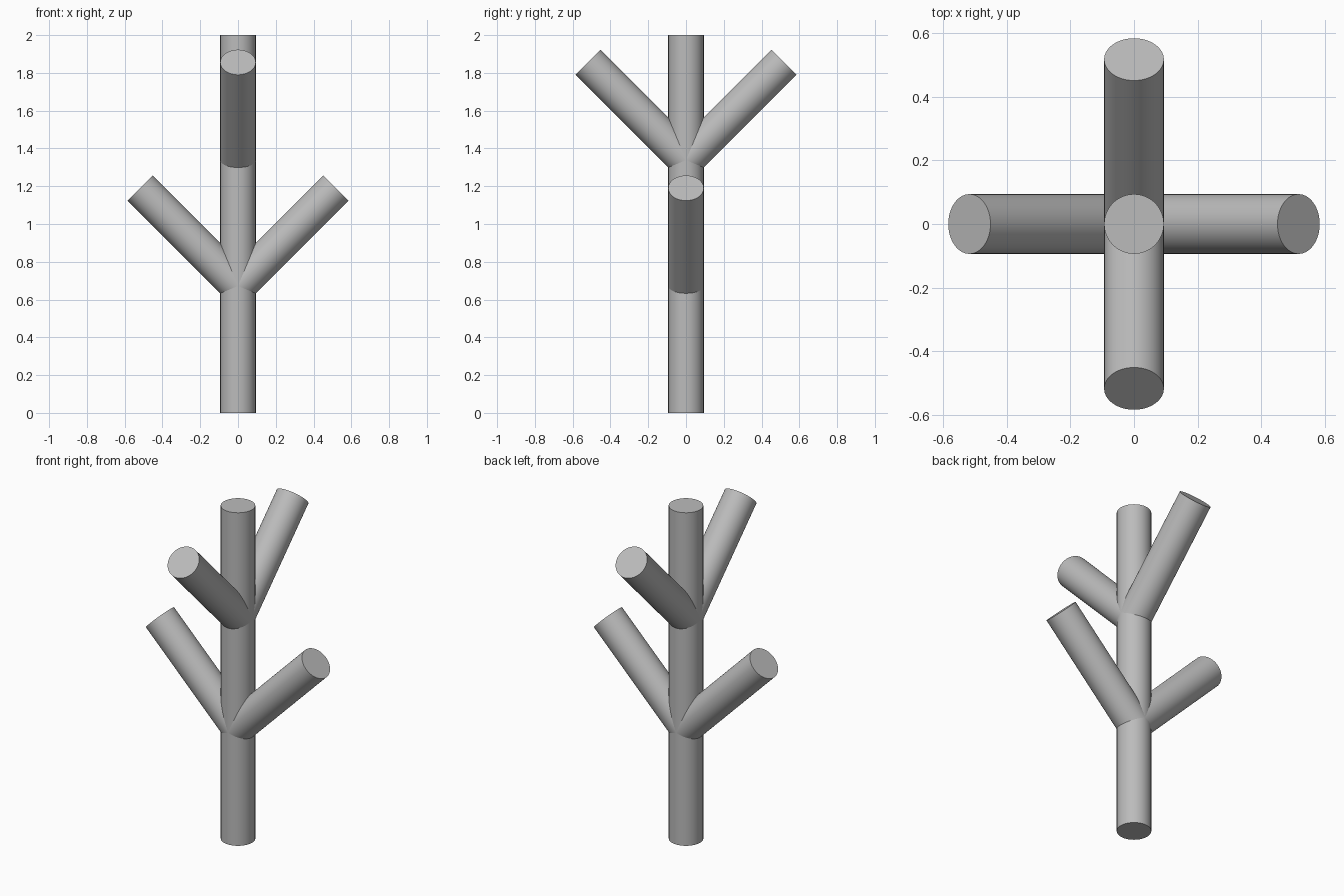
import bpy
import math
from mathutils import Vector

cube = bpy.data.objects.get("Cube")
if cube:
    bpy.data.objects.remove(cube, do_unlink=True)

RADIUS = 0.094
BRANCH_LENGTH = 0.733

# Single plain grey
grey = bpy.data.materials.new("plain grey")
grey.use_nodes = True
colour = (0.5, 0.5, 0.5, 1)
grey.diffuse_color = colour
grey.node_tree.nodes["Principled BSDF"].inputs["Base Color"].default_value = colour


def rod(name, base, direction, length):
    """Capped cylinder running from base along direction."""
    direction = Vector(direction).normalized()
    bpy.ops.mesh.primitive_cylinder_add(
        vertices=64, radius=RADIUS, depth=length,
        location=Vector(base) + direction * length / 2)
    obj = bpy.context.object
    obj.name = name
    obj.rotation_euler = direction.to_track_quat("Z", "Y").to_euler()
    obj.data.materials.append(grey)
    bpy.ops.object.shade_smooth_by_angle(angle=math.radians(30))
    return obj


# Upright trunk
rod("trunk", (0, 0, 0), (0, 0, 1), 2)

# Lower pair spreads sideways, upper pair spreads front and back, all at 45 degrees
for side, sign in (("left", 1), ("right", -1)):
    rod("lower_branch_" + side, (0, 0, 0.672), (sign, 0, 1), BRANCH_LENGTH)
for side, sign in (("back", 1), ("front", -1)):
    rod("upper_branch_" + side, (0, 0, 1.338), (0, sign, 1), BRANCH_LENGTH)
